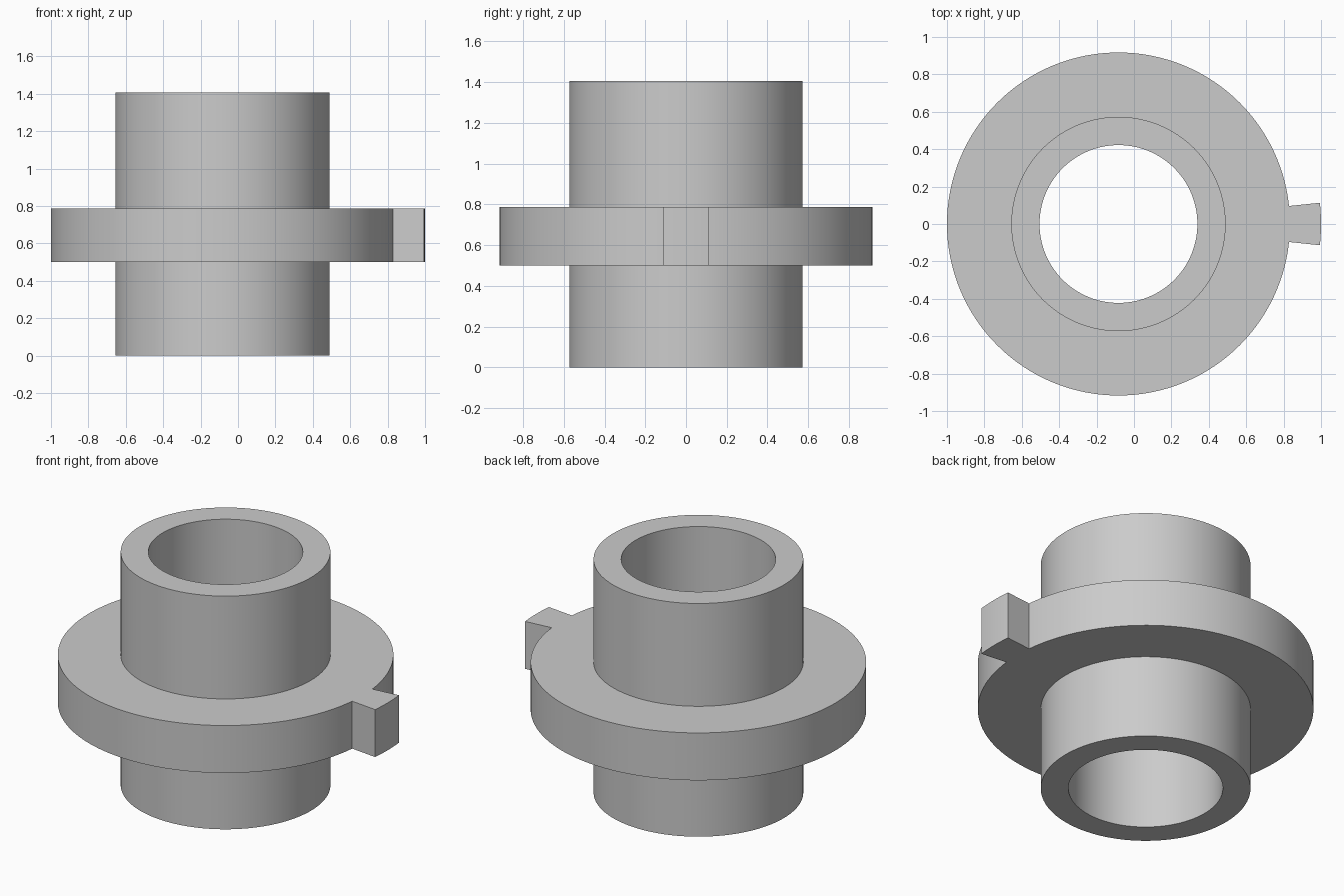
import bpy, bmesh, math

if "Cube" in bpy.data.objects:
    bpy.data.objects.remove(bpy.data.objects["Cube"], do_unlink=True)

CENTRE_X = -0.083
SEGMENTS = 128
BORE, TUBE, FLANGE, TAB = 0.422, 0.573, 0.917, 1.083
HEIGHT, FLANGE_LOW, FLANGE_TOP = 1.406, 0.5, 0.786

grey = bpy.data.materials.new("plain grey")
grey.use_nodes = True
colour = (0.6, 0.6, 0.6, 1)
grey.diffuse_color = colour
grey.node_tree.nodes["Principled BSDF"].inputs["Base Color"].default_value = colour


def finish(name, bm):
    bmesh.ops.recalc_face_normals(bm, faces=bm.faces)
    mesh = bpy.data.meshes.new(name)
    bm.to_mesh(mesh)
    bm.free()
    mesh.materials.append(grey)
    obj = bpy.data.objects.new(name, mesh)
    obj.location.x = CENTRE_X
    bpy.context.collection.objects.link(obj)
    bpy.ops.object.select_all(action="DESELECT")
    obj.select_set(True)
    bpy.context.view_layer.objects.active = obj
    bpy.ops.object.shade_smooth_by_angle(angle=math.radians(30))
    return obj


def polar(radius, angle, z):
    return (radius * math.cos(angle), radius * math.sin(angle), z)


# Flanged sleeve: closed radius/height profile turned around the axis
profile = [(BORE, 0), (TUBE, 0), (TUBE, FLANGE_LOW), (FLANGE, FLANGE_LOW),
           (FLANGE, FLANGE_TOP), (TUBE, FLANGE_TOP), (TUBE, HEIGHT), (BORE, HEIGHT)]
bm = bmesh.new()
rings = [[bm.verts.new(polar(r, math.tau * i / SEGMENTS, z)) for r, z in profile]
         for i in range(SEGMENTS)]
for i, ring in enumerate(rings):
    following = rings[(i + 1) % SEGMENTS]
    for j in range(len(profile)):
        k = (j + 1) % len(profile)
        bm.faces.new((ring[j], following[j], following[k], ring[k]))
finish("flanged_sleeve", bm)

# Locating tab: short ring sector with radial sides on the flange rim
HALF_ANGLE, STEPS = 0.105, 6
angles = [HALF_ANGLE * (2 * i / STEPS - 1) for i in range(STEPS + 1)]
outline = [(TAB, a) for a in angles] + [(FLANGE - 0.001, a) for a in reversed(angles)]
bm = bmesh.new()
base = bm.faces.new([bm.verts.new(polar(r, a, FLANGE_LOW)) for r, a in outline])
extruded = bmesh.ops.extrude_face_region(bm, geom=[base], use_keep_orig=True)
top = [v for v in extruded["geom"] if isinstance(v, bmesh.types.BMVert)]
bmesh.ops.translate(bm, verts=top, vec=(0, 0, FLANGE_TOP - FLANGE_LOW))
finish("locating_tab", bm)
